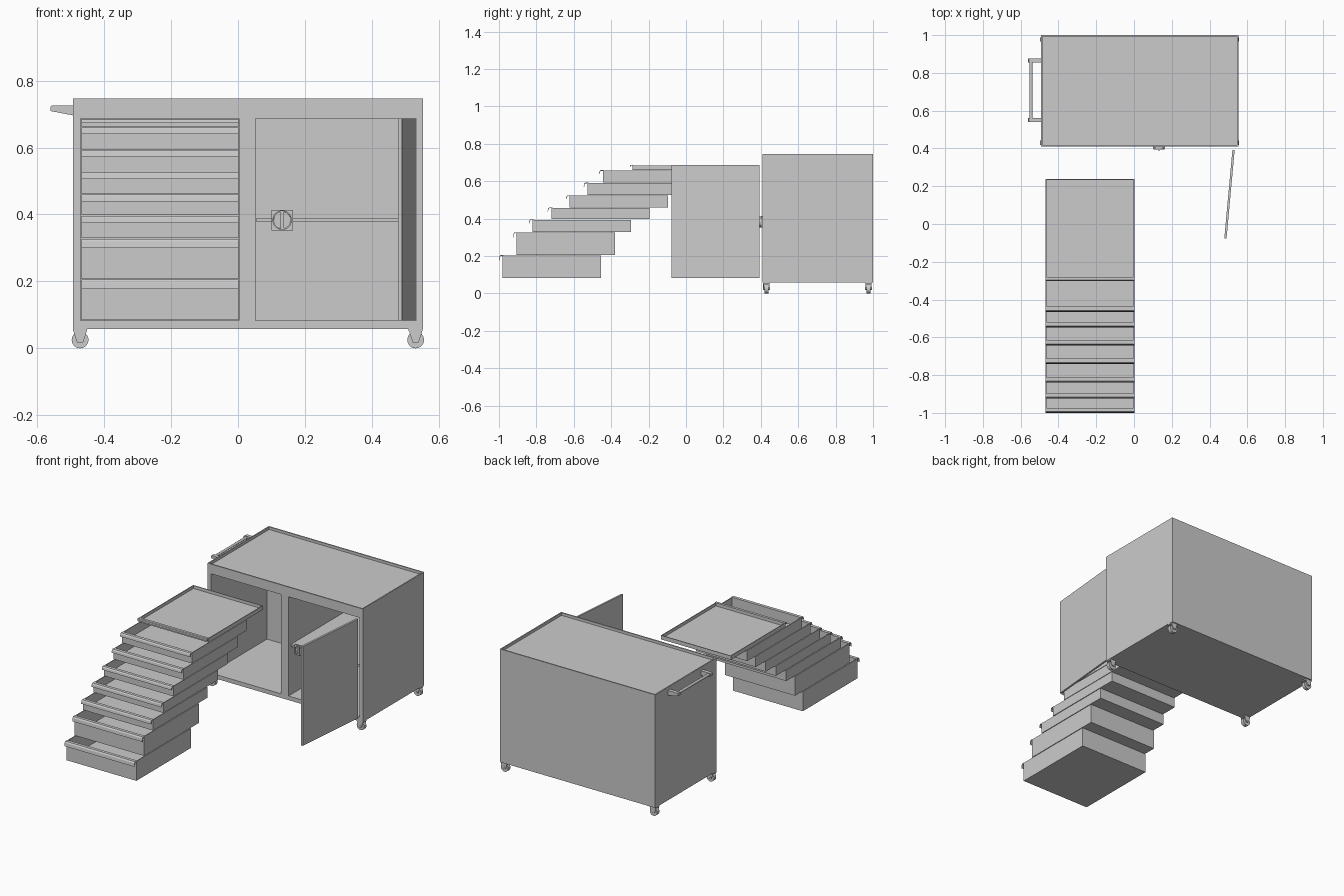
import bpy, bmesh, math
from mathutils import Matrix, Vector

if "Cube" in bpy.data.objects:
    bpy.data.objects.remove(bpy.data.objects["Cube"])


def finish(name, bm):
    bmesh.ops.recalc_face_normals(bm, faces=bm.faces)
    me = bpy.data.meshes.new(name)
    bm.to_mesh(me)
    bm.free()
    ob = bpy.data.objects.new(name, me)
    bpy.context.scene.collection.objects.link(ob)
    return ob


def box_bm(lo, hi):
    lo, hi = Vector(lo), Vector(hi)
    bm = bmesh.new()
    bmesh.ops.create_cube(bm, size=1, matrix=Matrix.Translation((lo + hi) / 2)
                          @ Matrix.Diagonal((*(hi - lo), 1)))
    return bm


def box(name, lo, hi):
    return finish(name, box_bm(lo, hi))


def tray(name, lo, hi, wall, depth):
    """Box whose top is sunk by depth inside a rim of the given wall."""
    bm = box_bm(lo, hi)
    bm.normal_update()
    top = max(bm.faces, key=lambda f: f.calc_center_median().z)
    bmesh.ops.inset_region(bm, faces=[top], thickness=wall)
    new = bmesh.ops.extrude_face_region(bm, geom=[top])["geom"]
    bmesh.ops.delete(bm, geom=[top], context='FACES')
    bmesh.ops.translate(bm, vec=(0, 0, -depth),
                        verts=[v for v in new if isinstance(v, bmesh.types.BMVert)])
    return finish(name, bm)


def prism(name, pts, axis, a, b):
    """Extrude a 2D outline along an axis from a to b."""
    put = {'X': lambda p, t: (t, p[0], p[1]),
           'Y': lambda p, t: (p[0], t, p[1]),
           'Z': lambda p, t: (p[0], p[1], t)}[axis]
    bm = bmesh.new()
    ra, rb = ([bm.verts.new(put(p, t)) for p in pts] for t in (a, b))
    bm.faces.new(ra)
    bm.faces.new(rb)
    for i in range(len(pts)):
        j = (i + 1) % len(pts)
        bm.faces.new((ra[i], ra[j], rb[j], rb[i]))
    return finish(name, bm)


def smooth(ob):
    bpy.ops.object.select_all(action='DESELECT')
    ob.select_set(True)
    bpy.context.view_layer.objects.active = ob
    bpy.ops.object.shade_smooth_by_angle(angle=math.radians(35))


def disc(name, x, z, r, y0, y1, n=32):
    pts = [(x + r * math.cos(2 * math.pi * i / n),
            z + r * math.sin(2 * math.pi * i / n)) for i in range(n)]
    ob = prism(name, pts, 'Y', y0, y1)
    smooth(ob)
    return ob


def cut(ob, cutter):
    mod = ob.modifiers.new("cut", 'BOOLEAN')
    mod.operation, mod.solver, mod.object = 'DIFFERENCE', 'EXACT', cutter
    dg = bpy.context.evaluated_depsgraph_get()
    me = bpy.data.meshes.new_from_object(ob.evaluated_get(dg))
    ob.modifiers.clear()
    ob.data = me
    bpy.data.objects.remove(cutter)


# Cabinet body with rimmed worktop and two compartments
FRONT, Z0, Z1 = 0.41, 0.083, 0.687
cabinet = tray("cabinet_body", (-0.493, FRONT, 0.058), (0.553, 1.0, 0.746), 0.011, 0.016)
for x0, x1 in ((-0.47, 0.003), (0.053, 0.531)):
    cut(cabinet, box("cutter", (x0, 0.3, Z0), (x1, 0.95, Z1)))

# Shelf in the right compartment
box("shelf", (0.055, 0.43, 0.378), (0.529, 0.948, 0.39))

# Open door
prism("door", [(0.521, 0.393), (0.533, 0.393), (0.49, -0.077), (0.478, -0.077)], 'Z', Z0, Z1)

# Latch: square plate, round cup and turning bar
LX, LZ = 0.132, 0.383
box("latch_plate", (LX - 0.032, 0.402, LZ - 0.031), (LX + 0.032, 0.41, LZ + 0.031))
cup = disc("latch_cup", LX, LZ, 0.029, 0.394, 0.405)
cut(cup, disc("cutter", LX, LZ, 0.025, 0.38, 0.402))
box("latch_bar", (LX - 0.005, 0.39, LZ - 0.028), (LX + 0.005, 0.403, LZ + 0.028))

# Drawers pulled out in steps: front y, bottom z, top z, pull depth, pull drop
drawers = [(-0.287, 0.661, 0.687, 0.014, 0.012), (-0.445, 0.594, 0.66, 0.02, 0.02),
           (-0.527, 0.526, 0.593, 0.02, 0.02), (-0.622, 0.461, 0.525, 0.02, 0.019),
           (-0.72, 0.398, 0.46, 0.02, 0.021), (-0.82, 0.329, 0.396, 0.02, 0.022),
           (-0.905, 0.207, 0.327, 0.02, 0.027), (-0.98, 0.084, 0.205, 0.02, 0.028)]
for i, (y, z0, z1, d, h) in enumerate(drawers, 1):
    tray(f"drawer_{i}", (-0.468, y, z0), (0.002, y + 0.525, z1 - 0.002), 0.007,
         min(z1 - z0 - 0.008, 0.11))
    pull = [(y + 0.007, z1), (y - 0.6 * d, z1), (y - 0.88 * d, z1 - 0.3 * h),
            (y - d, z1 - h), (y - d + 0.003, z1 - h), (y - 0.75 * d, z1 - 0.38 * h),
            (y - 0.5 * d, z1 - 0.004), (y + 0.007, z1 - 0.004)]
    prism(f"drawer_pull_{i}", pull, 'X', -0.468, 0.002)

# Push handle on the left side
for i, (y0, y1) in enumerate(((0.54, 0.562), (0.855, 0.877)), 1):
    prism(f"handle_bracket_{i}", [(-0.492, 0.696), (-0.492, 0.726), (-0.556, 0.726),
                                  (-0.56, 0.722), (-0.56, 0.709)], 'Y', y0, y1)
grip = [(-0.545 + 0.008 * math.cos(math.pi * k / 8),
         0.716 + 0.008 * math.sin(math.pi * k / 8)) for k in range(16)]
smooth(prism("handle_grip", grip, 'Y', 0.55, 0.867))

# Casters: wheel, axle, two fork plates and a top plate at each corner
for i, (x, y) in enumerate([(sx, sy) for sx in (-0.472, 0.531) for sy in (0.43, 0.976)], 1):
    disc(f"caster_wheel_{i}", x, 0.025, 0.025, y - 0.011, y + 0.011)
    disc(f"caster_axle_{i}", x, 0.025, 0.006, y - 0.019, y + 0.019, 16)
    fork = [(x - 0.021, 0.059), (x + 0.021, 0.059), (x + 0.018, 0.045),
            (x + 0.009, 0.018), (x - 0.009, 0.018), (x - 0.018, 0.045)]
    for side, s in (("front", -1), ("back", 1)):
        prism(f"caster_fork_{side}_{i}", fork, 'Y', y + s * 0.013, y + s * 0.017)
    box(f"caster_plate_{i}", (x - 0.021, y - 0.017, 0.051), (x + 0.021, y + 0.017, 0.059))
